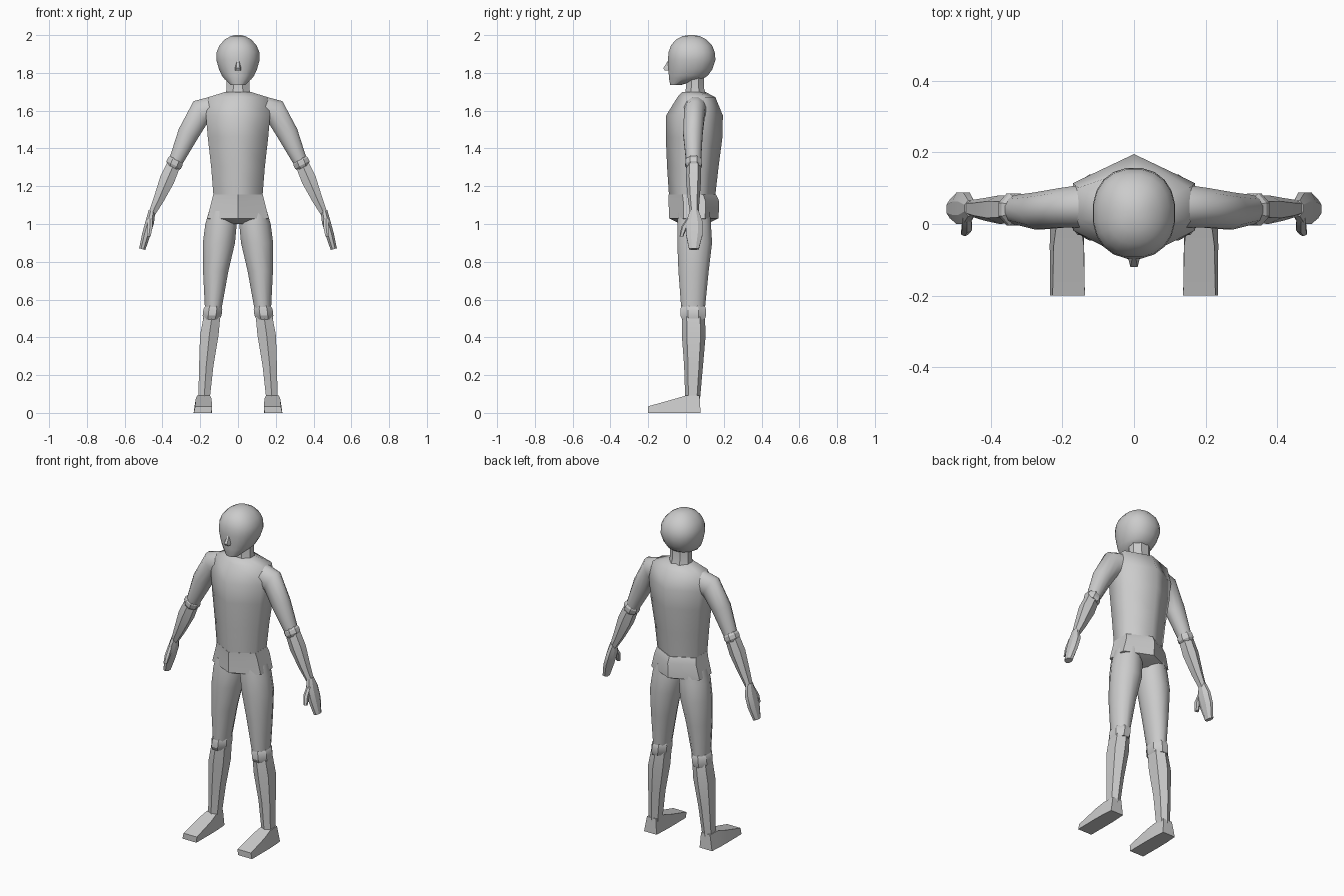
import bpy, bmesh, math

grey = bpy.data.materials.new("plain_grey")
grey.diffuse_color = (0.6, 0.6, 0.6, 1)


def skin(name, rings, mirror=False, angle=35):
    """Join closed rings of 3D points into a capped solid."""
    bm = bmesh.new()
    loops = [[bm.verts.new(p) for p in r] for r in rings]
    n = len(loops[0])
    for a, b in zip(loops, loops[1:]):
        for i in range(n):
            j = (i + 1) % n
            bm.faces.new((a[i], a[j], b[j], b[i]))
    bm.faces.new(loops[0])
    bm.faces.new(loops[-1])
    bmesh.ops.recalc_face_normals(bm, faces=bm.faces)
    me = bpy.data.meshes.new(name)
    bm.to_mesh(me)
    bm.free()
    ob = bpy.data.objects.new(name, me)
    bpy.context.collection.objects.link(ob)
    me.materials.append(grey)
    bpy.ops.object.select_all(action='DESELECT')
    ob.select_set(True)
    bpy.context.view_layer.objects.active = ob
    bpy.ops.object.shade_smooth_by_angle(angle=math.radians(angle))
    if mirror:
        ob.modifiers.new("mirror", 'MIRROR').use_mirror_merge = False
    return ob


def oval(x, z, hw, y0, y1, tilt=0, n=12, power=1.0):
    """Oval ring spanning y0..y1, tilted in the xz plane; power < 1 is boxier."""
    pts = []
    t = math.radians(tilt)
    for i in range(n):
        a = math.tau * (i + 0.5) / n
        k = math.cos(math.pi / n)
        c, s = math.cos(a) / k, math.sin(a) / k
        c = math.copysign(min(1, abs(c)) ** power, c)
        s = math.copysign(min(1, abs(s)) ** power, s)
        pts.append((x + hw * c * math.cos(t), (y0 + y1) / 2 + (y1 - y0) / 2 * s,
                    z + hw * c * math.sin(t)))
    return pts


def hexa(z, hw, y0, y1):
    """Six-sided trunk ring with a ridge at front and back."""
    d = y1 - y0
    a, b = y0 + 0.29 * d, y0 + 0.73 * d
    return [(0, y0, z), (hw, a, z), (hw, b, z), (0, y1, z), (-hw, b, z), (-hw, a, z)]


# Head
skin("head", [oval(0, z, w, a, b, n=20, power=0.9) for z, w, a, b in [
    (2.0, 0.015, 0.015, 0.045), (1.994, 0.04, -0.02, 0.075), (1.975, 0.072, -0.055, 0.11),
    (1.945, 0.098, -0.08, 0.138), (1.91, 0.113, -0.092, 0.152), (1.87, 0.115, -0.096, 0.156),
    (1.82, 0.101, -0.093, 0.14), (1.785, 0.085, -0.091, 0.115), (1.768, 0.072, -0.09, 0.09),
    (1.735, 0.036, -0.083, -0.03)]], angle=40)

# Nose
skin("nose", [[(-w, -0.08, z), (w, -0.08, z), (w * 0.5, y, z), (-w * 0.5, y, z)]
              for z, w, y in [(1.865, 0.01, -0.095), (1.825, 0.02, -0.12), (1.812, 0.02, -0.112)]])

# Neck
skin("neck", [oval(0, z, w, a, b, n=8) for z, w, a, b in [
    (1.80, 0.06, 0.0, 0.095), (1.72, 0.06, 0.0, 0.095), (1.67, 0.068, -0.01, 0.11)]])

# Trunk
skin("torso", [hexa(*r) for r in [
    (1.70, 0.065, -0.02, 0.10), (1.672, 0.155, -0.045, 0.155), (1.575, 0.17, -0.105, 0.195),
    (1.46, 0.16, -0.107, 0.193), (1.30, 0.142, -0.1, 0.172), (1.15, 0.13, -0.09, 0.155)]],
    angle=65)
skin("hips", [hexa(*r) for r in [
    (1.155, 0.131, -0.092, 0.16), (1.12, 0.14, -0.092, 0.176),
    (1.03, 0.163, -0.09, 0.172), (1.0, 0.06, -0.03, 0.11)]])

# Arms
skin("upper_arm", [oval(*r) for r in [
    (0.14, 1.602, 0.072, -0.01, 0.11, 85), (0.2, 1.59, 0.07, -0.01, 0.1, 60),
    (0.265, 1.475, 0.056, -0.015, 0.088, 30), (0.328, 1.335, 0.038, 0.0, 0.08, 28)]],
    mirror=True, angle=40)
skin("elbow", [oval(*r, 28, 8) for r in [
    (0.325, 1.345, 0.036, 0.004, 0.078), (0.331, 1.333, 0.043, -0.004, 0.085),
    (0.34, 1.313, 0.043, -0.004, 0.085), (0.346, 1.30, 0.034, 0.004, 0.078)]],
    mirror=True, angle=25)
skin("forearm", [oval(*r, 26, 6) for r in [
    (0.342, 1.31, 0.036, 0.003, 0.078), (0.375, 1.235, 0.04, 0.0, 0.08),
    (0.42, 1.13, 0.028, 0.01, 0.072), (0.458, 1.05, 0.017, 0.022, 0.066)]],
    mirror=True, angle=25)
skin("hand", [oval(*r, 15, 8) for r in [
    (0.455, 1.07, 0.018, 0.022, 0.066), (0.467, 1.01, 0.023, 0.0, 0.088),
    (0.486, 0.945, 0.022, 0.0, 0.088), (0.507, 0.867, 0.017, 0.016, 0.068)]],
    mirror=True, angle=25)
skin("thumb", [oval(x, z, w, a, b, 0, 6) for x, z, w, a, b in [
    (0.466, 1.03, 0.012, 0.005, 0.035), (0.466, 0.985, 0.014, -0.025, 0.008),
    (0.472, 0.935, 0.01, -0.034, -0.014)]], mirror=True, angle=25)

# Legs
skin("thigh", [oval(*r) for r in [
    (0.088, 1.07, 0.065, -0.04, 0.125), (0.09, 1.0, 0.083, -0.046, 0.132),
    (0.101, 0.9, 0.085, -0.046, 0.138), (0.118, 0.75, 0.067, -0.04, 0.12),
    (0.131, 0.55, 0.044, -0.025, 0.1)]], mirror=True, angle=40)
skin("knee", [oval(*r, 0, 8) for r in [
    (0.131, 0.565, 0.043, -0.024, 0.1), (0.133, 0.55, 0.05, -0.03, 0.106),
    (0.137, 0.515, 0.05, -0.03, 0.106), (0.14, 0.495, 0.043, -0.02, 0.1)]],
    mirror=True, angle=25)
skin("shin", [oval(*r, 0, 6) for r in [
    (0.138, 0.51, 0.044, -0.022, 0.1), (0.152, 0.41, 0.049, -0.022, 0.104),
    (0.168, 0.25, 0.038, -0.01, 0.09), (0.18, 0.07, 0.03, -0.004, 0.074)]],
    mirror=True, angle=25)

# Feet: cross-sections from toe to heel
skin("foot", [[(0.187 - b, y, 0), (0.187 + b, y, 0), (0.182 + t, y2, z), (0.182 - t, y2, z)]
              for y, y2, z, b, t in [(-0.2, -0.2, 0.035, 0.047, 0.045),
                                     (-0.06, -0.06, 0.074, 0.048, 0.042),
                                     (0.0, 0.0, 0.092, 0.047, 0.034),
                                     (0.077, 0.072, 0.092, 0.042, 0.03)]],
     mirror=True, angle=15)
